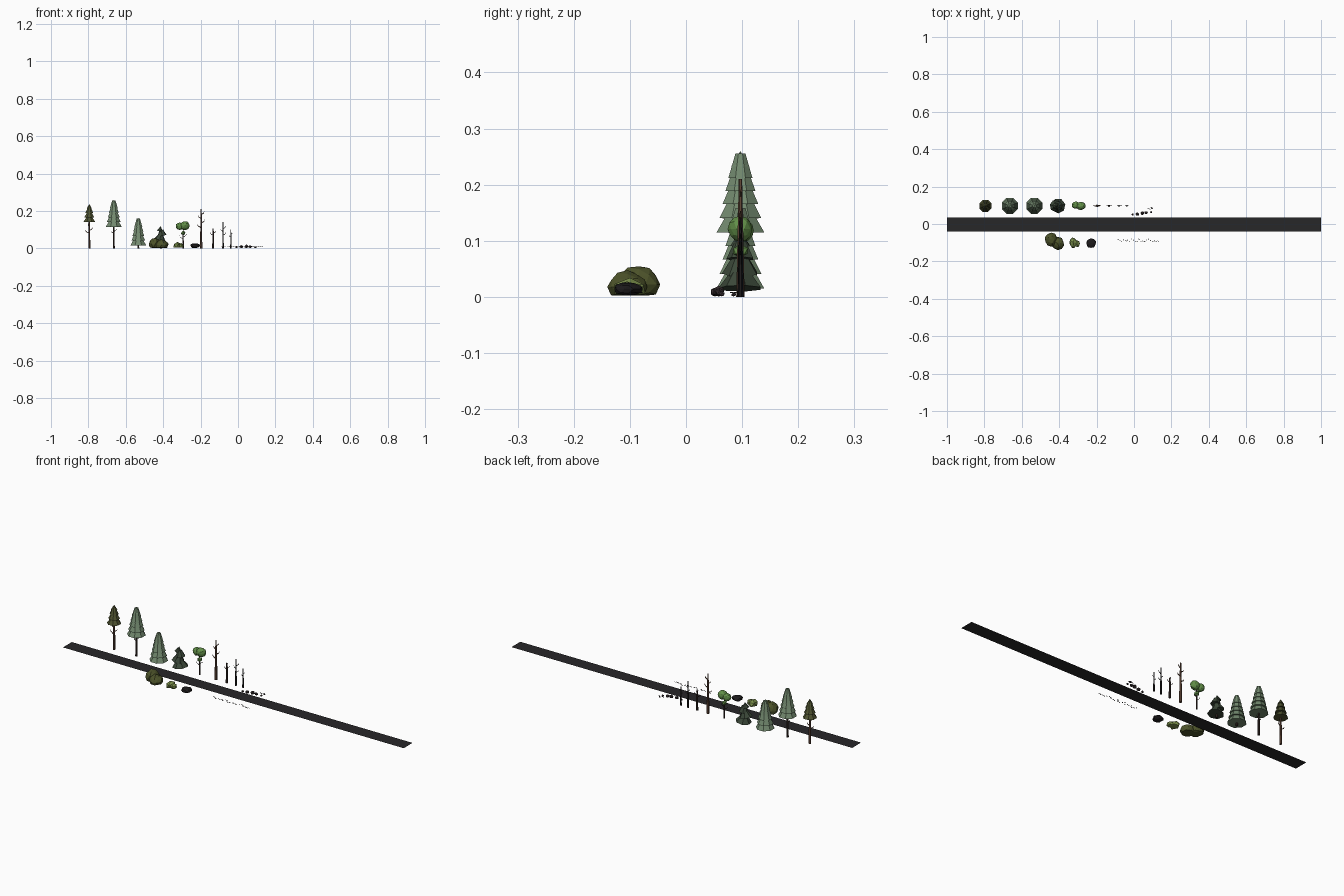
import bpy, bmesh, math, random
from mathutils import Vector, Matrix

if "Cube" in bpy.data.objects:
    bpy.data.objects.remove(bpy.data.objects["Cube"])
random.seed(4)
ROW = 0.097  # y of the tree row


def mat(name, r, g, b):
    m = bpy.data.materials.new(name)
    m.diffuse_color = [(c / 255) ** 2.2 for c in (r, g, b)] + [1]
    m.use_nodes = True
    m.node_tree.nodes["Principled BSDF"].inputs["Base Color"].default_value = m.diffuse_color
    return m


ASPHALT = mat("asphalt", 44, 43, 45)
SAGE = mat("sage_needles", 114, 136, 110)
OLIVE = mat("olive_needles", 80, 84, 52)
DARK = mat("dark_needles", 62, 74, 60)
LEAF = mat("leaf_green", 98, 142, 74)
BUSH = mat("bush_olive", 78, 84, 46)
LIGHT = mat("bush_light", 122, 142, 76)
BARK = mat("bark", 98, 72, 58)
DBARK = mat("dark_bark", 58, 46, 42)
CHAR = mat("charred", 34, 32, 33)
STONE = mat("stone", 56, 48, 50)


def finish(bm, name, m):
    bmesh.ops.recalc_face_normals(bm, faces=bm.faces)
    me = bpy.data.meshes.new(name)
    bm.to_mesh(me)
    bm.free()
    me.materials.append(m)
    ob = bpy.data.objects.new(name, me)
    bpy.context.collection.objects.link(ob)
    return ob


def add_stick(bm, a, b, r1, r2, sides=6):
    a, b = Vector(a), Vector(b)
    d = b - a
    rot = d.to_track_quat('Z', 'Y').to_matrix().to_4x4()
    bmesh.ops.create_cone(bm, cap_ends=True, segments=sides, radius1=r1, radius2=r2,
                          depth=d.length, matrix=Matrix.Translation((a + b) / 2) @ rot)


def trunk(name, x, h, r, m, branches=(), taper=0.6):
    """Trunk with side twigs: (height, angle in degrees, length)."""
    bm = bmesh.new()
    add_stick(bm, (x, ROW, 0), (x, ROW, h), r, r * taper)
    for z, ang, ln in branches:
        a = math.radians(ang)
        d = Vector((math.cos(a), math.sin(a) * 0.4, 0))
        p = Vector((x, ROW, z))
        e = p + d * ln * 0.8 + Vector((0, 0, ln * 0.45))
        add_stick(bm, p, e, r * 0.45, r * 0.25, 5)
        add_stick(bm, e, e + d * ln * 0.15 + Vector((0, 0, ln * 0.45)), r * 0.28, r * 0.1, 5)
    return finish(bm, name, m)


def conifer(name, x, z0, z1, r, tiers, m, sides=8, lean=0.0):
    """Stack of overlapping cones."""
    bm = bmesh.new()
    h = z1 - z0
    for i in range(tiers):
        t = i / tiers
        base = z0 + h * (1 - (1 - t) ** 1.15) * 0.93
        rad = r * (1 - t * 0.74)
        depth = h * 0.30 if i < tiers - 1 else z1 - base
        top = 0.0 if i == tiers - 1 else rad * 0.42
        tilt = Matrix.Rotation(lean * (1 if i % 2 else -0.7), 4, 'Y')
        off = Vector((x + lean * 0.02 * (-1) ** i, ROW, base + depth / 2))
        spin = Matrix.Rotation(math.pi / sides, 4, 'Z')
        bmesh.ops.create_cone(bm, cap_ends=True, segments=sides, radius1=rad, radius2=top,
                              depth=depth, matrix=Matrix.Translation(off) @ tilt @ spin)
    return finish(bm, name, m)


def blob(name, c, s, m, sub=1, jit=0.12, floor=None):
    """Faceted, jittered ball; optionally flattened on the ground."""
    bm = bmesh.new()
    bmesh.ops.create_icosphere(bm, subdivisions=sub, radius=1)
    for v in bm.verts:
        v.co *= 1 + random.uniform(-jit, jit)
        v.co = Vector(v.co[i] * s[i] + c[i] for i in range(3))
        if floor is not None:
            v.co.z = max(v.co.z, floor)
    return finish(bm, name, m)


# road strip
bm = bmesh.new()
bmesh.ops.create_grid(bm, x_segments=1, y_segments=1, size=1,
                      matrix=Matrix.Translation((0, -0.002, 0.008)) @ Matrix.Diagonal((1, 0.037, 1, 1)))
finish(bm, "road", ASPHALT)

# conifers
trunk("tall_pine_trunk", -0.795, 0.17, 0.0065, BARK,
      [(0.08, 180, 0.022), (0.095, 10, 0.018), (0.115, 250, 0.02)])
conifer("tall_pine_crown", -0.795, 0.14, 0.237, 0.035, 4, OLIVE)
trunk("spruce_trunk", -0.664, 0.15, 0.006, DBARK, [(0.08, 180, 0.014), (0.09, 0, 0.014)])
conifer("spruce_crown", -0.664, 0.115, 0.26, 0.046, 6, SAGE)
trunk("low_spruce_trunk", -0.533, 0.05, 0.006, DBARK)
conifer("low_spruce_crown", -0.533, 0.015, 0.163, 0.046, 6, SAGE)
trunk("dark_spruce_trunk", -0.412, 0.05, 0.006, DBARK)
conifer("dark_spruce_crown", -0.412, 0.015, 0.118, 0.040, 4, DARK, 7, 0.2)

# leafy tree
trunk("leafy_tree_trunk", -0.293, 0.11, 0.004, DBARK, [(0.05, 180, 0.02), (0.06, 0, 0.018)])
blob("leafy_crown_right", (-0.284, ROW, 0.121), (0.025, 0.022, 0.024), LEAF, 2, 0.06)
blob("leafy_crown_left", (-0.311, ROW + 0.004, 0.118), (0.022, 0.02, 0.02), LEAF, 2, 0.06)
blob("leafy_crown_low", (-0.293, ROW, 0.082), (0.013, 0.015, 0.012), LEAF, 1, 0.08)

# bare and burnt trees
trunk("bare_tree", -0.197, 0.21, 0.0075, BARK,
      [(0.11, 180, 0.022), (0.135, 0, 0.02), (0.16, 170, 0.016), (0.18, 20, 0.018)], 0.4)
trunk("burnt_tree_a", -0.133, 0.105, 0.006, DBARK,
      [(0.07, 180, 0.016), (0.08, 0, 0.016), (0.095, 90, 0.014)])
trunk("burnt_tree_b", -0.08, 0.14, 0.005, CHAR,
      [(0.07, 0, 0.016), (0.09, 180, 0.013), (0.105, 20, 0.018)], 0.4)
trunk("burnt_tree_c", -0.038, 0.1, 0.0045, CHAR, [(0.06, 180, 0.011), (0.075, 0, 0.008)], 0.4)

# bushes
blob("big_bush_left", (-0.443, -0.084, 0.022), (0.034, 0.038, 0.034), BUSH, 2, 0.07, 0.003)
blob("big_bush_right", (-0.408, -0.104, 0.018), (0.034, 0.034, 0.028), BUSH, 2, 0.07, 0.003)
blob("light_bush_left", (-0.325, -0.1, 0.014), (0.022, 0.03, 0.019), LIGHT, 1, 0.1, 0.003)
blob("light_bush_right", (-0.305, -0.105, 0.012), (0.017, 0.021, 0.016), LIGHT, 1, 0.1, 0.003)
blob("burnt_bush", (-0.23, -0.102, 0.014), (0.026, 0.026, 0.013), CHAR, 2, 0.12, 0.003)

# rocks beside the road
for i, (x, y, s) in enumerate([(-0.008, 0.051, 0.007), (0.018, 0.053, 0.011),
                               (0.045, 0.058, 0.012), (0.065, 0.060, 0.010),
                               (0.092, 0.064, 0.006), (0.095, 0.085, 0.005)]):
    blob(f"rock_{i + 1}", (x, y, s * 0.8), (s, s * 0.85, s * 0.85), STONE, 1, 0.15, 0.001)

# scattered chips
bm = bmesh.new()
for i in range(22):
    x = -0.085 + i * 0.0102
    y = -0.088 + random.uniform(-0.008, 0.008)
    rot = Matrix.Rotation(random.uniform(0, 3), 4, 'Z')
    bmesh.ops.create_cube(bm, size=1, matrix=Matrix.Translation((x, y, 0.008)) @ rot
                          @ Matrix.Diagonal((0.007, 0.003, 0.0015, 1)))
for i in range(6):
    bmesh.ops.create_cube(bm, size=1, matrix=Matrix.Translation(
        (0.075 + i * 0.005, random.uniform(0.06, 0.09), 0.008)) @ Matrix.Diagonal((0.005, 0.003, 0.0015, 1)))
finish(bm, "ground_chips", CHAR)
